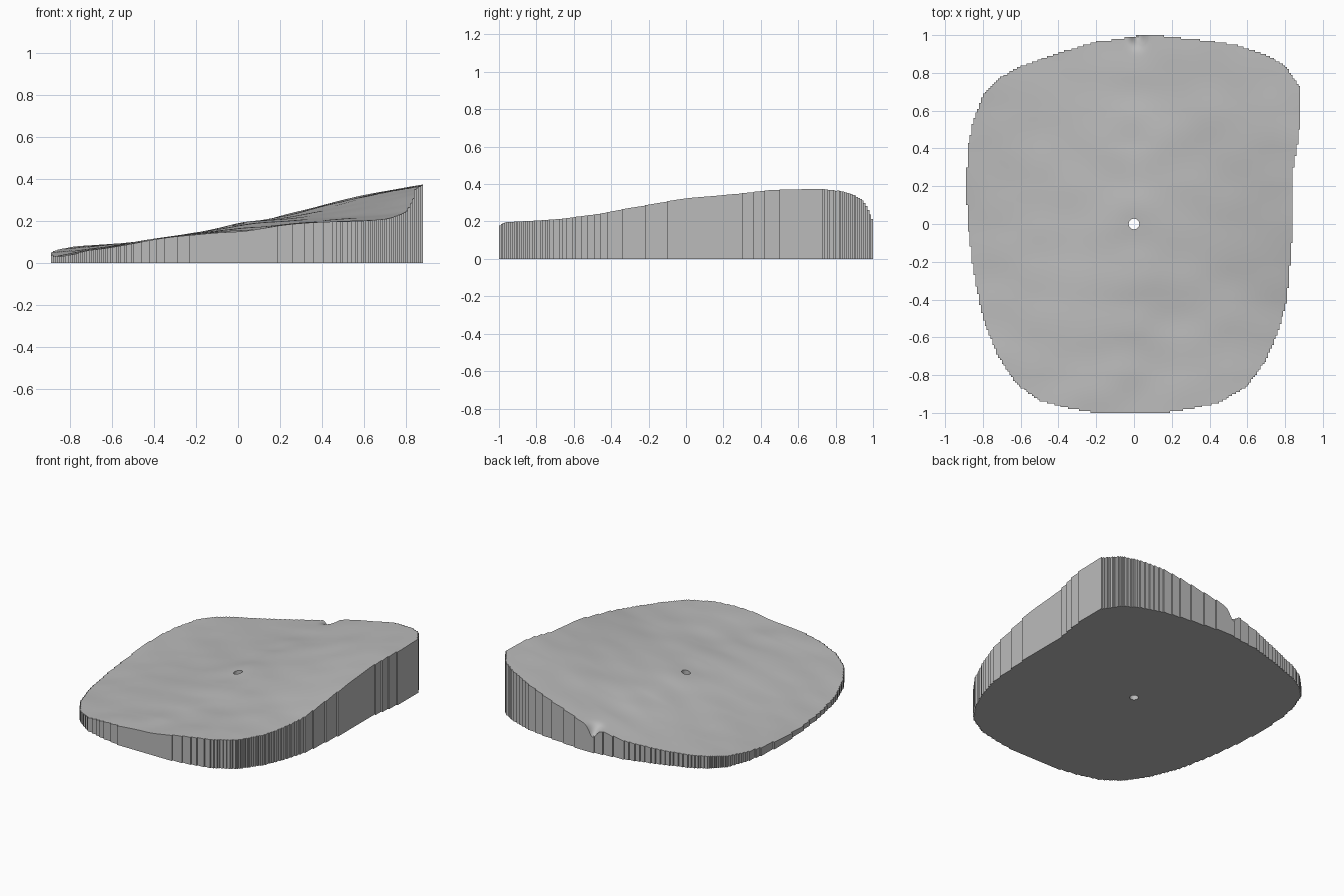
import bpy, bmesh, math
from mathutils import Vector, noise

if "Cube" in bpy.data.objects:
    bpy.data.objects.remove(bpy.data.objects["Cube"], do_unlink=True)

STEP = 0.01        # size of one terrain cell
HOLE_CELLS = 4     # half width of the square patch around the hole
HOLE_RADIUS = 0.028

# Plan outline, counter-clockwise from the back notch
OUTLINE = [(-.05, .985), (-.2, .965), (-.4, .905), (-.6, .835), (-.72, .77), (-.8, .68),
           (-.85, .55), (-.88, .4), (-.89, .2), (-.88, 0), (-.85, -.25), (-.8, -.5),
           (-.72, -.7), (-.62, -.85), (-.5, -.935), (-.35, -.975), (-.2, -1), (.15, -1),
           (.3, -.98), (.45, -.945), (.6, -.86), (.7, -.72), (.77, -.55), (.81, -.4),
           (.835, -.1), (.845, .3), (.87, .45), (.885, .6), (.88, .72), (.8, .84),
           (.7, .895), (.55, .945), (.4, .97), (.25, .985), (.12, 1), (.04, 1)]

# Control heights: rows run front to back, columns run along x
HEIGHTS = [[.03, .075, .125, .15, .19, .2, .2],
           [.02, .08, .13, .165, .195, .215, .25],
           [.03, .085, .125, .185, .22, .27, .335],
           [.06, .09, .12, .18, .24, .315, .375],
           [.085, .09, .115, .17, .25, .325, .375]]


def spline(values, t):
    """Smooth curve through evenly spaced values, t from 0 to 1."""
    t = min(max(t, 0), 1) * (len(values) - 1)
    i = min(int(t), len(values) - 2)
    f = t - i
    b, c = values[i], values[i + 1]
    a = values[i - 1] if i > 0 else 2 * b - c
    d = values[i + 2] if i + 2 < len(values) else 2 * c - b
    return b + f / 2 * (c - a + f * (2 * a - 5 * b + 4 * c - d + f * (3 * (b - c) + d - a)))


def height(x, y):
    z = spline([spline(row, (x + .9) / 1.8) for row in HEIGHTS], (y + 1) / 2)
    # Gentle ripples, stronger along the central crease
    crease = math.exp(-(x / .15) ** 2)
    z += (.005 + .005 * crease) * noise.noise(Vector((x * 4, y * 5, 3)))
    # Narrow notch at the back rim
    z -= .065 * math.exp(-((x - .02) / .035) ** 2 - ((y - 1) / .05) ** 2)
    return max(z, .015)


def row_span(y):
    """Left and right limits of the outline at a given y."""
    xs = []
    for (x1, y1), (x2, y2) in zip(OUTLINE, OUTLINE[1:] + OUTLINE[:1]):
        if (y1 > y) != (y2 > y):
            xs.append(x1 + (x2 - x1) * (y - y1) / (y2 - y1))
    return min(xs), max(xs)


# Flat sheet of square cells with a stepped rim
bm = bmesh.new()
points = {}


def vert(i, j):
    if (i, j) not in points:
        points[i, j] = bm.verts.new((i * STEP, j * STEP, 0))
    return points[i, j]


rows = round(1 / STEP)
for j in range(-rows, rows):
    left, right = row_span((j + .5) * STEP)
    for i in range(round(left / STEP), round(right / STEP)):
        if -HOLE_CELLS <= i < HOLE_CELLS and -HOLE_CELLS <= j < HOLE_CELLS:
            continue
        bm.faces.new([vert(i, j), vert(i + 1, j), vert(i + 1, j + 1), vert(i, j + 1)])

# Round centre hole, joined to the square gap
n = HOLE_CELLS
side = range(-n, n)
loop = ([(i, -n) for i in side] + [(n, j) for j in side]
        + [(-i, n) for i in side] + [(-n, -j) for j in side])
square = [vert(i, j) for i, j in loop]
circle = [bm.verts.new(v.co.normalized() * HOLE_RADIUS) for v in square]
for k in range(len(square)):
    m = (k + 1) % len(square)
    bm.faces.new([square[k], circle[k], circle[m], square[m]])

# Raise a copy of the sheet to the terrain surface, leaving walls and a flat base
result = bmesh.ops.extrude_face_region(bm, geom=bm.faces[:], use_keep_orig=True)
for item in result["geom"]:
    if isinstance(item, bmesh.types.BMVert):
        item.co.z = height(item.co.x, item.co.y)
bmesh.ops.recalc_face_normals(bm, faces=bm.faces[:])

mesh = bpy.data.meshes.new("terrain_slab")
bm.to_mesh(mesh)
bm.free()
slab = bpy.data.objects.new("terrain_slab", mesh)
bpy.context.collection.objects.link(slab)

# Plain grey material
grey = bpy.data.materials.new("stone_grey")
grey.use_nodes = True
colour = (.5, .5, .5, 1)
grey.diffuse_color = colour
grey.node_tree.nodes["Principled BSDF"].inputs["Base Color"].default_value = colour
mesh.materials.append(grey)

# Smooth terrain with crisp rim and stepped walls
bpy.ops.object.select_all(action="DESELECT")
slab.select_set(True)
bpy.context.view_layer.objects.active = slab
bpy.ops.object.shade_smooth_by_angle(angle=math.radians(35))
